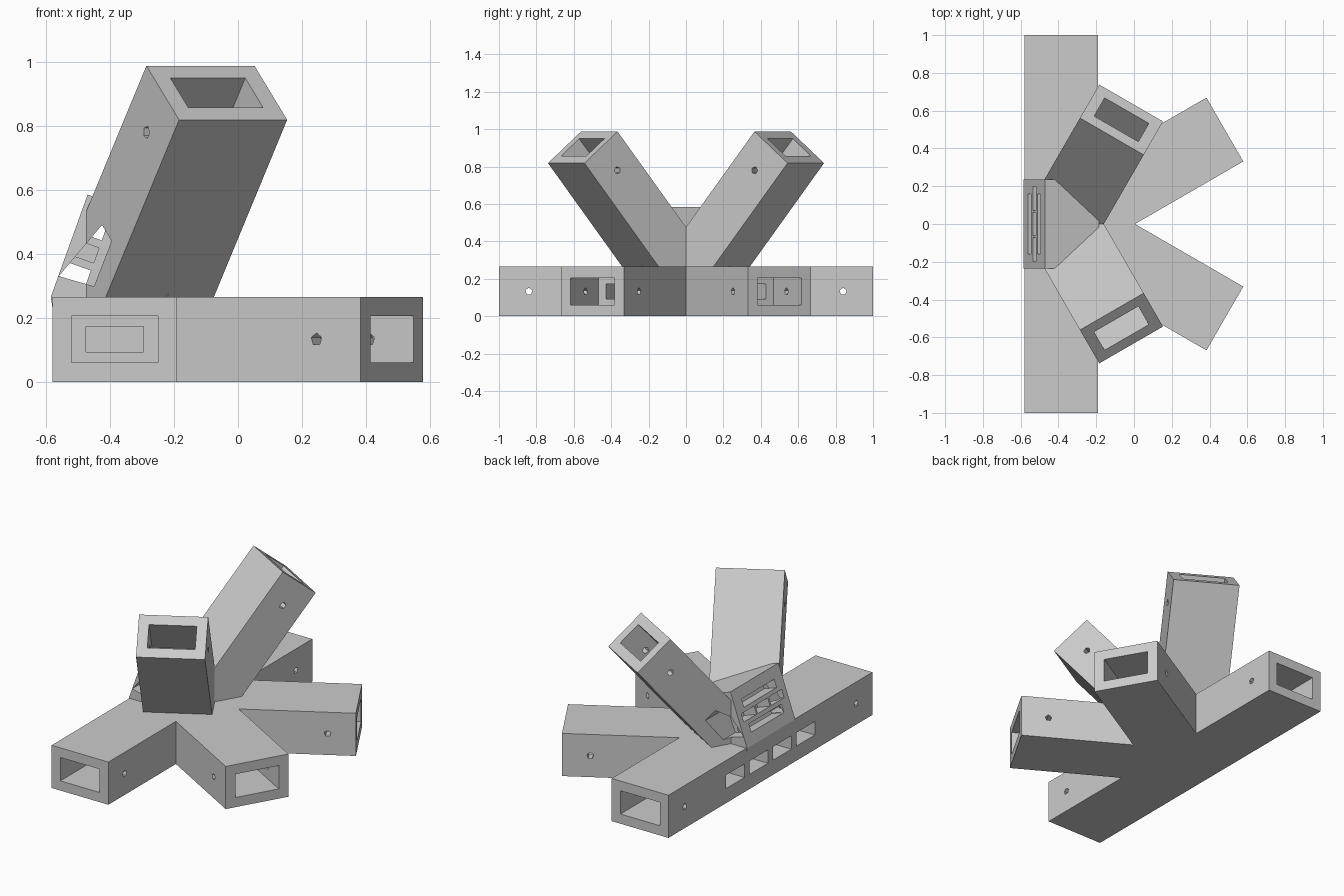
import bpy, math
from mathutils import Matrix, Vector

cube = bpy.data.objects.get("Cube")
if cube:
    bpy.data.objects.remove(cube, do_unlink=True)

W, H = 0.39, 0.265                      # tube section
HUB = Vector((-0.385, 0, H / 2))

gray = bpy.data.materials.new("plain_gray")
gray.use_nodes = True
color = (0.6, 0.6, 0.6, 1)
gray.diffuse_color = color
gray.node_tree.nodes["Principled BSDF"].inputs["Base Color"].default_value = color


def mesh_object(name, verts, faces, matrix=Matrix()):
    mesh = bpy.data.meshes.new(name)
    mesh.from_pydata([matrix @ Vector(v) for v in verts], [], faces)
    mesh.materials.append(gray)
    obj = bpy.data.objects.new(name, mesh)
    bpy.context.collection.objects.link(obj)
    return obj


def prism(name, outline, y0, y1, matrix=Matrix()):
    """Extrude an x-z outline (counter-clockwise seen from -y) along y."""
    n = len(outline)
    verts = [(x, y, z) for y in (y0, y1) for x, z in outline]
    faces = [tuple(range(n)), tuple(reversed(range(n, 2 * n)))]
    faces += [(i, i + n, (i + 1) % n + n, (i + 1) % n) for i in range(n)]
    return mesh_object(name, verts, faces, matrix)


def box(name, x0, x1, width, height, matrix=Matrix(), y=0):
    h = height / 2
    outline = [(x0, -h), (x1, -h), (x1, h), (x0, h)]
    return prism(name, outline, y - width / 2, y + width / 2, matrix)


def combine(body, tool, operation):
    mod = body.modifiers.new(operation, "BOOLEAN")
    mod.operation, mod.solver, mod.object = operation, "EXACT", tool
    bpy.context.view_layer.objects.active = body
    bpy.ops.object.modifier_apply(modifier=mod.name)
    bpy.data.objects.remove(tool, do_unlink=True)


def arm_frame(azimuth, elevation):
    return (Matrix.Translation(HUB) @ Matrix.Rotation(math.radians(azimuth), 4, "Z")
            @ Matrix.Rotation(-math.radians(elevation), 4, "Y"))


# Long bar through the hub
body = box("joint_body", -1, 1, W, H, arm_frame(90, 0))

# Flat arms and rising arms
flat = [arm_frame(a, 0) for a in (30, -30)]
rising = [arm_frame(a, 50.4) for a in (60, -60)]
for frame in flat:
    combine(body, box("flat_arm", 0, 1, W, H, frame), "UNION")
for frame in rising:
    combine(body, box("rising_arm", 0.1, 1, W, H, frame), "UNION")

# Tilted vent housing between the rising arms
housing = [(-0.575, 0.2), (-0.3, 0.2), (-0.185, 0.3), (-0.185, 0.478),
           (-0.47, 0.585), (-0.585, 0.265)]
combine(body, prism("vent_housing", housing, -0.236, 0.236), "UNION")

# Sockets, inner passages and five-sided screw holes in every arm
for frame in [arm_frame(90, 0), arm_frame(-90, 0)] + flat + rising:
    combine(body, box("socket", 0.7, 1.05, 0.27, 0.145, frame), "DIFFERENCE")
    combine(body, box("passage", 0.55, 0.75, 0.18, 0.08, frame), "DIFFERENCE")
    ring = [math.tau * i / 5 + math.pi / 2 for i in range(5)]
    hole = [(0.84 + 0.02 * math.cos(a), 0.02 * math.sin(a)) for a in ring]
    combine(body, prism("screw_hole", hole, -0.3, 0.3, frame), "DIFFERENCE")

# Four windows along the back of the bar
for y in (-0.345, -0.115, 0.115, 0.345):
    window = box("window", -0.25, -0.08, 0.18, 0.083, Matrix.Translation(HUB), y)
    combine(body, window, "DIFFERENCE")

# Vent slots, square to the sloping face
lean = math.atan2(0.115, 0.32)
vent = Matrix.Translation((-0.5275, 0, 0.425)) @ Matrix.Rotation(lean, 4, "Y")
slots = [(0.075, 0, 0.32), (-0.075, 0, 0.32),
         (0, 0, 0.12), (0, 0.135, 0.125), (0, -0.135, 0.125)]
for z, y, width in slots:
    frame = vent @ Matrix.Translation((0, 0, z))
    combine(body, box("vent_slot", -0.05, 0.09, width, 0.05, frame, y), "DIFFERENCE")

# Side notches where the housing meets the rising arms
notch = [(-0.56, 0.33), (-0.45, 0.298), (-0.395, 0.44), (-0.425, 0.49)]
for y0, y1 in ((0.16, 0.42), (-0.42, -0.16)):
    combine(body, prism("side_notch", notch, y0, y1), "DIFFERENCE")

for polygon in body.data.polygons:
    polygon.use_smooth = False
